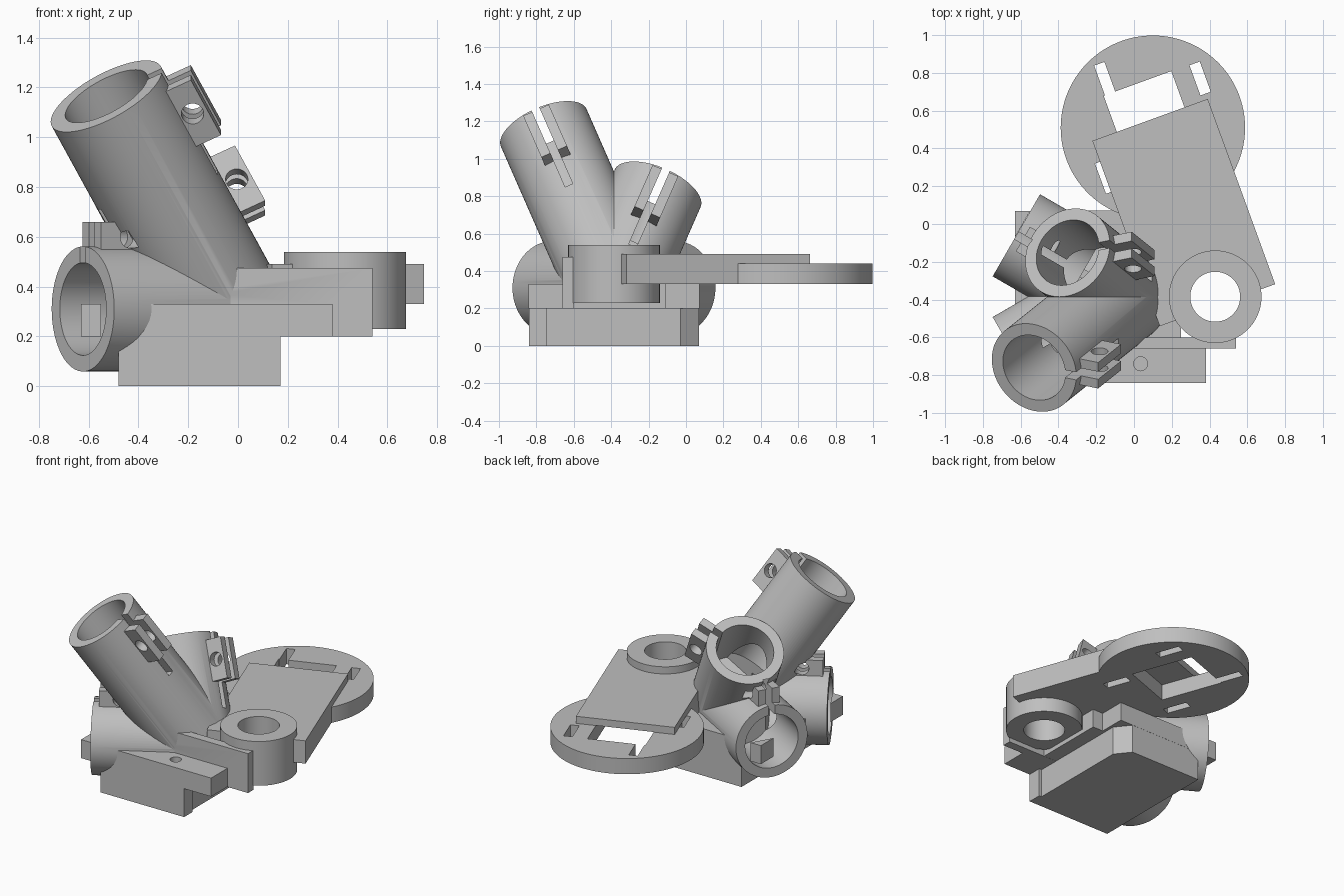
import bpy, bmesh, math
from mathutils import Matrix, Vector

if "Cube" in bpy.data.objects:
    bpy.data.objects.remove(bpy.data.objects["Cube"])

GREY = bpy.data.materials.new("plain_grey")
GREY.diffuse_color = (0.52, 0.52, 0.52, 1)
GREY.use_nodes = True
GREY.node_tree.nodes["Principled BSDF"].inputs["Base Color"].default_value = GREY.diffuse_color


def make(name, bm, matrix=None):
    if matrix:
        bm.transform(matrix)
    bmesh.ops.recalc_face_normals(bm, faces=bm.faces)
    me = bpy.data.meshes.new(name)
    bm.to_mesh(me)
    bm.free()
    me.materials.append(GREY)
    ob = bpy.data.objects.new(name, me)
    bpy.context.collection.objects.link(ob)
    return ob


def prism(name, pts, z0, z1, matrix=None):
    bm = bmesh.new()
    n = len(pts)
    lo = [bm.verts.new((x, y, z0)) for x, y in pts]
    hi = [bm.verts.new((x, y, z1)) for x, y in pts]
    bm.faces.new(lo[::-1])
    bm.faces.new(hi)
    for i in range(n):
        j = (i + 1) % n
        bm.faces.new((lo[i], lo[j], hi[j], hi[i]))
    return make(name, bm, matrix)


def box(name, x0, x1, y0, y1, z0, z1, matrix=None):
    return prism(name, [(x0, y0), (x1, y0), (x1, y1), (x0, y1)], z0, z1, matrix)


def cyl(name, x, y, r, z0, z1, matrix=None, n=96, phase=0.0):
    pts = [(x + r * math.cos(phase + 2 * math.pi * i / n),
            y + r * math.sin(phase + 2 * math.pi * i / n)) for i in range(n)]
    return prism(name, pts, z0, z1, matrix)


def volume(me):
    bm = bmesh.new()
    bm.from_mesh(me)
    v = bm.calc_volume(signed=True)
    bm.free()
    return v


def boolean(ob, other, op):
    """Apply a boolean, trying a second solver if the volume is implausible."""
    va, vb = volume(ob.data), volume(other.data)
    lo, hi = (max(va, vb), va + vb) if op == "UNION" else (va - vb, va)
    m = ob.modifiers.new("b", "BOOLEAN")
    m.operation, m.object = op, other
    for solver in ("MANIFOLD", "EXACT", "FLOAT"):
        m.solver = solver
        bpy.context.view_layer.update()
        dg = bpy.context.evaluated_depsgraph_get()
        me = bpy.data.meshes.new_from_object(ob.evaluated_get(dg))
        if lo - 1e-4 < volume(me) < hi + 1e-4 and len(me.polygons) != len(ob.data.polygons):
            break
    ob.modifiers.clear()
    ob.data = me
    bpy.data.objects.remove(other, do_unlink=True)


# Tube directions, all meeting at one hub point: direction, length, slit side, ear offset
HUB = Vector((-0.06, -0.385, 0.31))
R_OUT, R_IN = 0.25, 0.185
X, Z = Vector((1, 0, 0)), Vector((0, 0, 1))
tubes = [((-0.45, -0.36, 0.82), 1.045, X, 0.06), ((-0.45, 0.36, 0.82), 0.65, X, 0.06),
         ((-0.866, 0.5, 0), 0.65, Z, 0.04), ((-0.866, -0.5, 0), 0.65, Z, 0.04)]


def frame(direction, side):
    a = Vector(direction).normalized()
    s = (side - a * side.dot(a)).normalized()
    t = a.cross(s)
    return Matrix.Translation(HUB) @ Matrix((s, t, a)).transposed().to_4x4()


# Base block, slab and side wall
body = prism("tube_holder_body", [(-0.48, -0.84), (0.17, -0.84), (0.17, -0.745), (0.15, -0.745),
             (0.15, -0.03), (0.07, 0.07), (-0.48, 0.07)], 0, 0.25)
boolean(body, prism("slab", [(-0.63, -0.841), (0.38, -0.841), (0.38, -0.659), (0.25, -0.659),
        (0.25, -0.11), (0.17, -0.11), (0.17, 0.071), (-0.63, 0.071)], 0.2, 0.33), "UNION")
boolean(body, box("wall", -0.03, 0.54, -0.66, -0.6, 0.199, 0.475), "UNION")

# Solid tubes with clamp ears (slightly different starts keep the joints clean)
for i, (d, length, side, off) in enumerate(tubes):
    m = frame(d, side)
    boolean(body, cyl("tube", 0, 0, R_OUT + 0.0004 * i, -0.004 * i, length, m, 96, 0.007 * i), "UNION")
    boolean(body, box("ear", 0.2, 0.35, -0.075, 0.075, length - off - 0.27, length - off, m), "UNION")

# Bores, clamp slits and bolt holes
for i, (d, length, side, off) in enumerate(tubes):
    m = frame(d, side)
    boolean(body, cyl("bore", 0, 0, R_IN + 0.0004 * i, 0.25, length + 0.2, m, 96, 0.007 * i), "DIFFERENCE")
    boolean(body, box("slit", 0.1, 0.4, -0.022, 0.022, length - 0.5, length + 0.05, m), "DIFFERENCE")
    across = m @ Matrix.Translation((0.29, 0, length - off - 0.135)) @ Matrix.Rotation(math.pi / 2, 4, "X")
    boolean(body, cyl("bolt", 0, 0, 0.045, -0.12, 0.12, across, 32), "DIFFERENCE")
boolean(body, cyl("screw", 0.035, -0.74, 0.037, 0.1, 0.4, None, 32), "DIFFERENCE")

# Slab corners left standing just outside the two level mouths
for name, sy in (("front_corner_wedge", -1), ("back_corner_wedge", 1)):
    yc = -0.385 + sy * 0.455
    prism(name, [(-0.63, yc), (-0.55, yc), (-0.63, yc - sy * 0.14)], 0.2, 0.33)

# Round table with a tilted arm
T = Matrix.Translation((0.1, 0.51, 0)) @ Matrix.Rotation(math.radians(20), 4, "Z")
table = cyl("round_table_and_arm", 0, 0, 0.488, 0.33, 0.44, T, 128)
boolean(table, box("arm", -0.325, 0.325, -1.0, 0.044, 0.33, 0.49, T), "UNION")
# Window and four slots, closed above by the arm
boolean(table, box("window", -0.187, 0.194, -0.19, 0.248, 0.2, 0.441, T), "DIFFERENCE")
for u, v in ((-0.151, 0.33), (0.324, 0.159), (-0.324, -0.159), (0.151, -0.33)):
    boolean(table, box("slot", u - 0.029, u + 0.029, v - 0.085, v + 0.085, 0.2, 0.441, T), "DIFFERENCE")
boolean(table, cyl("eye", 0.43, -0.385, 0.2, 0.2, 0.6), "DIFFERENCE")

# Pivot ring
ring = cyl("pivot_ring", 0.43, -0.385, 0.245, 0.23, 0.54)
boolean(ring, cyl("hole", 0.43, -0.385, 0.132, 0.1, 0.7), "DIFFERENCE")

# Smooth round walls, sharp edges
for ob in (body, table, ring):
    bpy.ops.object.select_all(action="DESELECT")
    ob.select_set(True)
    bpy.context.view_layer.objects.active = ob
    bpy.ops.object.shade_smooth_by_angle(angle=math.radians(25))
